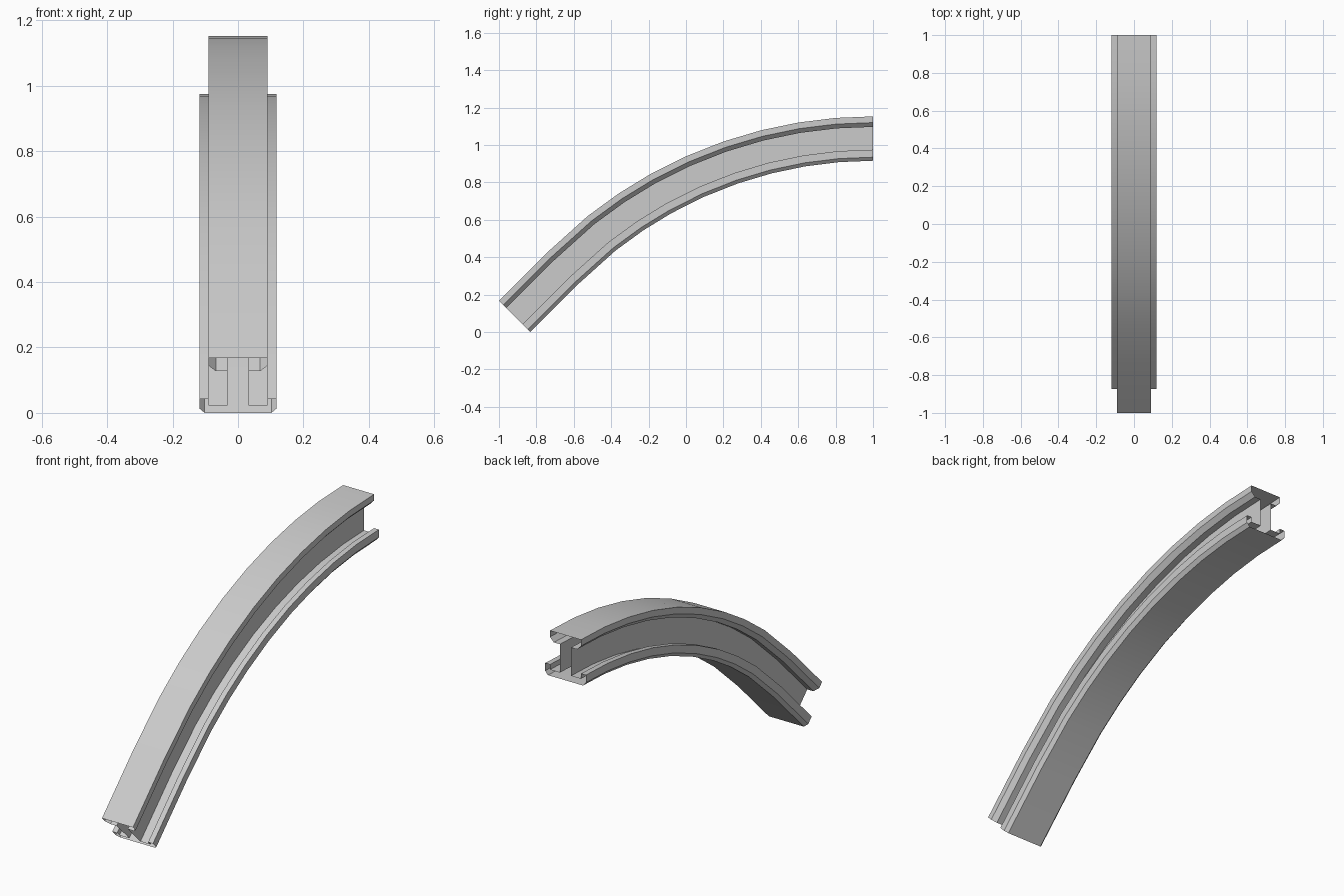
import bpy, bmesh
from math import sin, cos, asin, radians, pi

if "Cube" in bpy.data.objects:
    bpy.data.objects.remove(bpy.data.objects["Cube"])

# Rail cross-section, right half: (x, depth below the top face)
half = [(0.090, 0.0), (0.090, 0.033), (0.068, 0.056), (0.032, 0.056),
        (0.032, 0.205), (0.090, 0.205), (0.090, 0.178), (0.118, 0.178),
        (0.118, 0.218), (0.102, 0.237)]
profile = half + [(-x, d) for x, d in reversed(half)]

# Path of the top face: a 45 degree arc that runs out into a straight end
R, TOP = 2.45, 1.153
stations = [1, 0.8, 0.6, 0.4, 0.2, 0, -0.195, -0.36, -0.525, -0.745, -1]


def path_point(y):
    """Return height and slope angle of the top face at y."""
    s = (1 - y) / R
    if s <= sin(pi / 4):
        a = asin(s)
        return TOP - R * (1 - cos(a)), a
    end_y = 1 - R * sin(pi / 4)
    return TOP - R * (1 - cos(pi / 4)) - (end_y - y), pi / 4


# Sweep the profile; the hollow rail is open at both ends
bm = bmesh.new()
rings = []
for y in stations:
    z, a = path_point(y)
    rings.append([bm.verts.new((x, y + d * sin(a), z - d * cos(a)))
                  for x, d in profile])
n = len(profile)
for r0, r1 in zip(rings, rings[1:]):
    for j in range(n):
        k = (j + 1) % n
        bm.faces.new((r0[j], r1[j], r1[k], r0[k]))

# Stand on the ground
low = min(v.co.z for v in bm.verts)
for v in bm.verts:
    v.co.z -= low

mesh = bpy.data.meshes.new("curved_rail")
bm.to_mesh(mesh)
bm.free()
rail = bpy.data.objects.new("curved_rail", mesh)
bpy.context.collection.objects.link(rail)
bpy.context.view_layer.objects.active = rail
rail.select_set(True)
bpy.ops.object.shade_smooth_by_angle(angle=radians(30))
